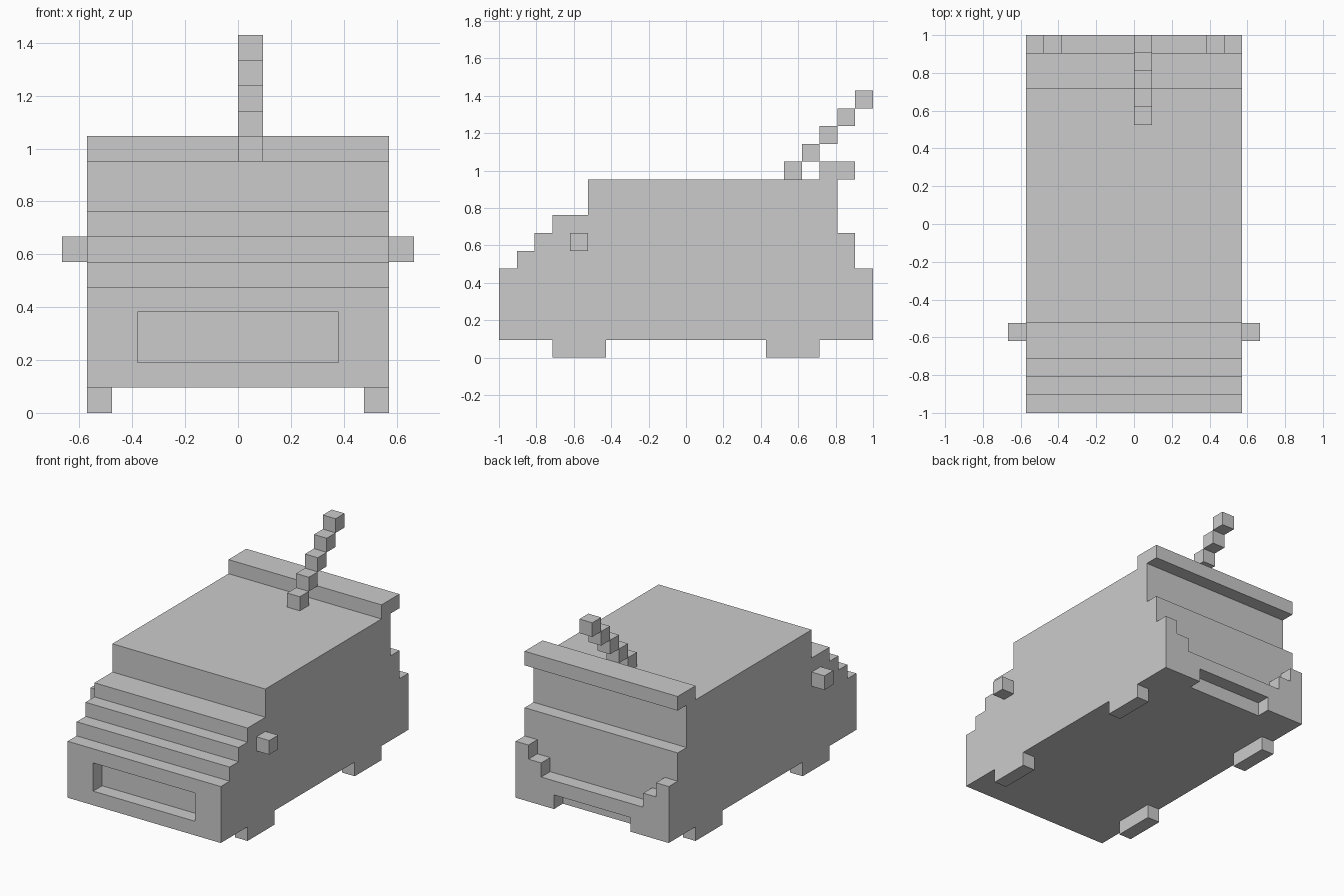
import bpy, bmesh

if "Cube" in bpy.data.objects:
    bpy.data.objects.remove(bpy.data.objects["Cube"])

V = 2 / 21          # one block of the model
AXES = {'X': lambda u, v, w: (w, u, v),   # profile in YZ, swept along x
        'Y': lambda u, v, w: (u, w, v)}   # profile in XZ, swept along y


def prism(name, axis, profile, lo, hi):
    """Sweep a closed profile (block units) from lo to hi along an axis."""
    to_xyz = AXES[axis]
    bm = bmesh.new()
    rings = [[bm.verts.new([c * V for c in to_xyz(u, v, w)]) for u, v in profile]
             for w in (lo, hi)]
    n = len(profile)
    bm.faces.new(rings[0])
    bm.faces.new(rings[1])
    for i in range(n):
        j = (i + 1) % n
        bm.faces.new((rings[0][i], rings[0][j], rings[1][j], rings[1][i]))
    bmesh.ops.recalc_face_normals(bm, faces=bm.faces)
    mesh = bpy.data.meshes.new(name)
    bm.to_mesh(mesh)
    bm.free()
    obj = bpy.data.objects.new(name, mesh)
    bpy.context.collection.objects.link(obj)
    return obj


def box(name, x0, x1, y0, y1, z0, z1):
    return prism(name, 'Y', [(x0, z0), (x1, z0), (x1, z1), (x0, z1)], y0, y1)


def carve(target, cutter):
    cutter.hide_render = True
    mod = target.modifiers.new("carve", 'BOOLEAN')
    mod.operation = 'DIFFERENCE'
    mod.solver = 'EXACT'
    mod.object = cutter
    bpy.context.view_layer.objects.active = target
    bpy.ops.object.modifier_apply(modifier=mod.name)
    bpy.data.objects.remove(cutter)


# Body: stepped bonnet, flat roof, rear spoiler and stepped tail
side = [(-10.5, 1), (-10.5, 5), (-9.5, 5), (-9.5, 6), (-8.5, 6), (-8.5, 7),
        (-7.5, 7), (-7.5, 8), (-5.5, 8), (-5.5, 10), (7.5, 10), (7.5, 11),
        (9.5, 11), (9.5, 10), (8.5, 10), (8.5, 7), (9.5, 7), (9.5, 5),
        (10.5, 5), (10.5, 1)]
body = prism("body", 'X', side, -6, 6)

# Front grille recess
carve(body, box("grille_cutter", -4, 4, -11.5, -9.5, 2, 4))

# Rear bumper dip with stepped corners
half = [(4, 3), (4, 4), (5, 4), (5, 5)]
dip = half + [(-x, z) for x, z in reversed(half)]
carve(body, prism("bumper_cutter", 'Y', dip, 9.5, 11.5))

# Notch under the rear bumper
carve(body, box("notch_cutter", -3, 3, 9.5, 11.5, 0, 2))

# Wheels and wing mirrors, on both sides
for tag, s in (("left", -1), ("right", 1)):
    xs = sorted((5 * s, 6 * s))
    box(f"front_wheel_{tag}", *xs, -7.5, -4.5, 0, 1)
    box(f"rear_wheel_{tag}", *xs, 4.5, 7.5, 0, 1)
    box(f"wing_mirror_{tag}", *sorted((6 * s, 7 * s)), -6.5, -5.5, 6, 7)

# Aerial: a diagonal run of blocks leaning back
for i in range(5):
    box(f"aerial_block_{i + 1}", 0, 1, 5.5 + i, 6.5 + i, 10 + i, 11 + i)
